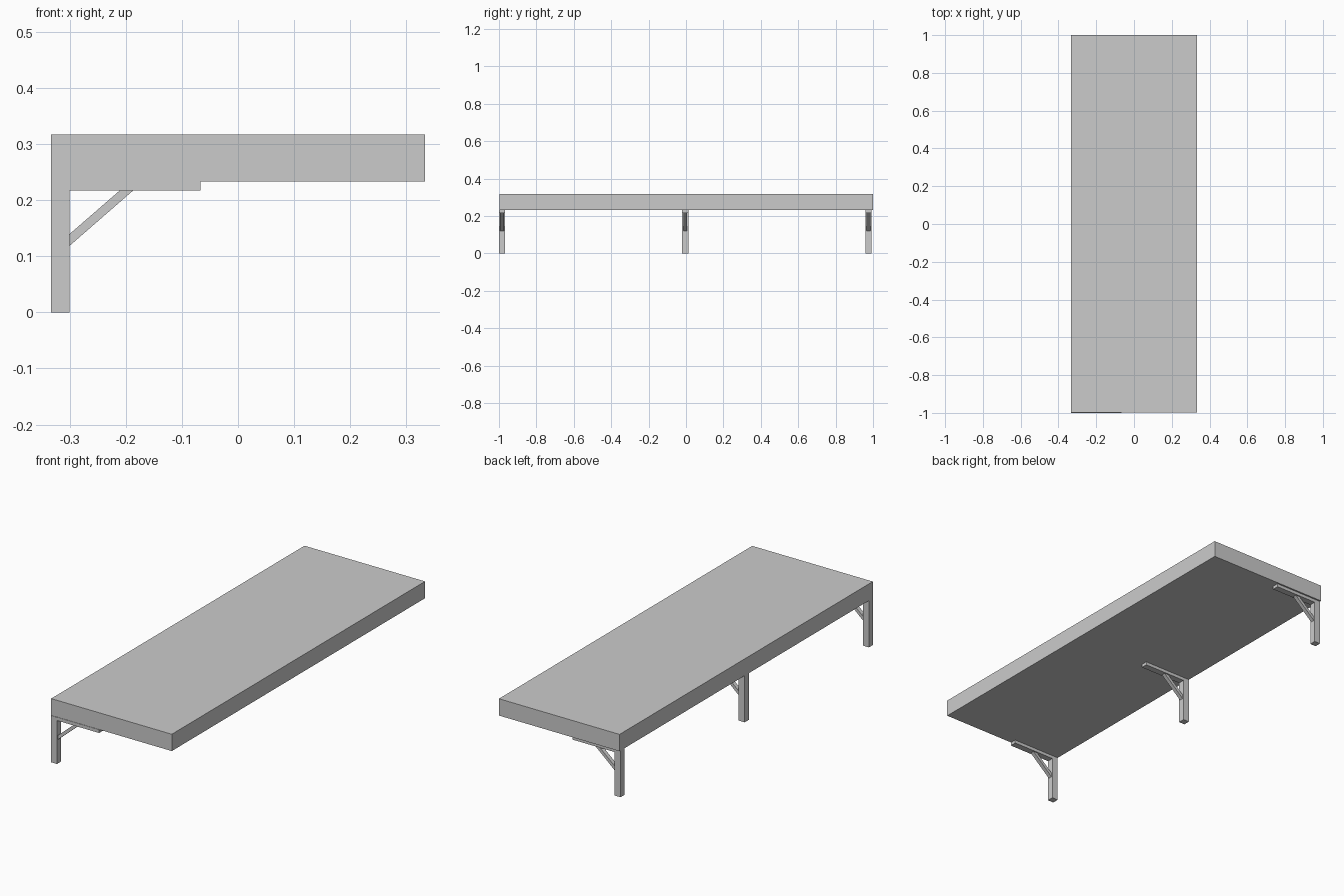
import bpy, bmesh

if "Cube" in bpy.data.objects:
    bpy.data.objects.remove(bpy.data.objects["Cube"])


def extrude_profile(name, points, y0, y1):
    """Extrude a closed x/z outline from y0 to y1."""
    bm = bmesh.new()
    face = bm.faces.new([bm.verts.new((x, y0, z)) for x, z in points])
    res = bmesh.ops.extrude_face_region(bm, geom=[face])
    verts = [g for g in res["geom"] if isinstance(g, bmesh.types.BMVert)]
    bmesh.ops.translate(bm, verts=verts, vec=(0, y1 - y0, 0))
    bmesh.ops.recalc_face_normals(bm, faces=bm.faces)
    mesh = bpy.data.meshes.new(name)
    bm.to_mesh(mesh)
    bm.free()
    obj = bpy.data.objects.new(name, mesh)
    bpy.context.collection.objects.link(obj)
    return obj


def box(name, x0, x1, y0, y1, z0, z1):
    return extrude_profile(name, [(x0, z0), (x1, z0), (x1, z1), (x0, z1)], y0, y1)


# Thick slab top
box("slab", -0.333, 0.333, -0.998, 1.0, 0.233, 0.317)

# Three brackets along one long edge: post, arm and diagonal brace
W = 0.0165
for label, y in (("front", -0.9835), ("middle", -0.004), ("back", 0.9755)):
    box(label + "_post", -0.333, -0.3, y - W, y + W, 0.0, 0.233)
    box(label + "_arm", -0.3, -0.067, y - W, y + W, 0.217, 0.2335)
    extrude_profile(label + "_brace",
                    [(-0.302, 0.117), (-0.187, 0.217), (-0.211, 0.217), (-0.302, 0.138)],
                    y - 0.01, y + 0.01)
